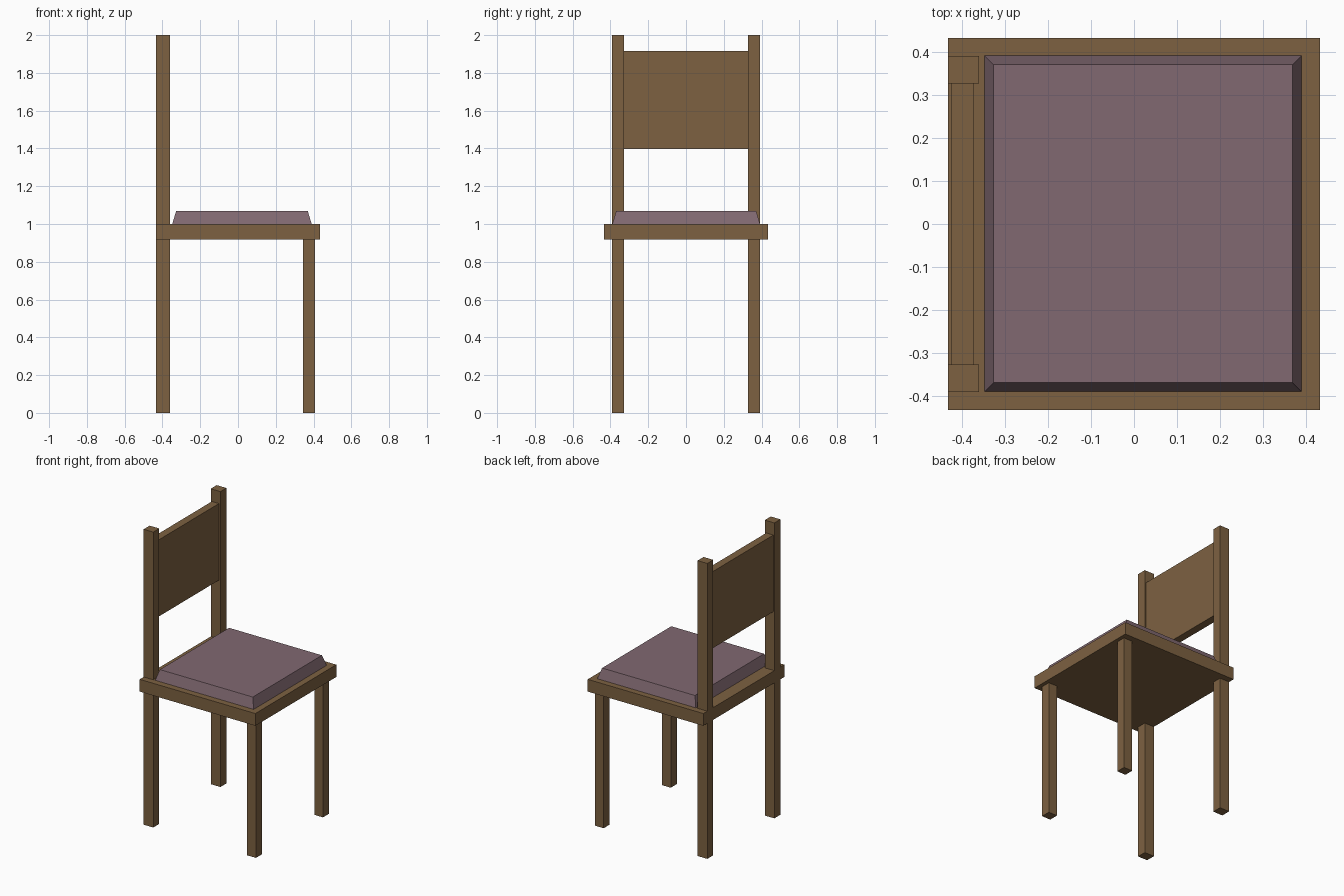
import bpy
import bmesh

if "Cube" in bpy.data.objects:
    bpy.data.objects.remove(bpy.data.objects["Cube"])


def material(name, colour):
    mat = bpy.data.materials.new(name)
    mat.diffuse_color = (*colour, 1.0)
    mat.use_nodes = True
    mat.node_tree.nodes["Principled BSDF"].inputs["Base Color"].default_value = mat.diffuse_color
    return mat


wood = material("brown wood", (0.205, 0.120, 0.053))
fabric = material("mauve fabric", (0.220, 0.140, 0.165))


def box(name, x, y, z, mat, taper=0.0):
    """Box from (min, max) ranges; taper pulls the top edges inward."""
    bm = bmesh.new()
    bmesh.ops.create_cube(bm, size=1.0)
    for v in bm.verts:
        inset = taper if v.co.z > 0 else 0.0
        v.co = (x[1] - inset if v.co.x > 0 else x[0] + inset,
                y[1] - inset if v.co.y > 0 else y[0] + inset,
                z[1] if v.co.z > 0 else z[0])
    mesh = bpy.data.meshes.new(name)
    bm.to_mesh(mesh)
    bm.free()
    mesh.materials.append(mat)
    obj = bpy.data.objects.new(name, mesh)
    bpy.context.collection.objects.link(obj)
    return obj


SEAT_BOTTOM, SEAT_TOP = 0.917, 1.0

# Seat board and bevelled cushion
box("seat", (-0.433, 0.433), (-0.433, 0.433), (SEAT_BOTTOM, SEAT_TOP), wood)
box("cushion", (-0.348, 0.39), (-0.39, 0.392), (SEAT_TOP, 1.07), fabric, taper=0.021)

# Legs, and posts standing above the back legs
for side, y in (("left", (0.327, 0.391)), ("right", (-0.391, -0.327))):
    box("front_leg_" + side, (0.343, 0.408), y, (0, SEAT_BOTTOM), wood)
    box("back_leg_" + side, (-0.433, -0.361), y, (0, SEAT_BOTTOM), wood)
    box("back_post_" + side, (-0.433, -0.361), y, (SEAT_TOP, 2.0), wood)

# Backrest panel between the posts
box("backrest", (-0.425, -0.372), (-0.327, 0.327), (1.397, 1.916), wood)
